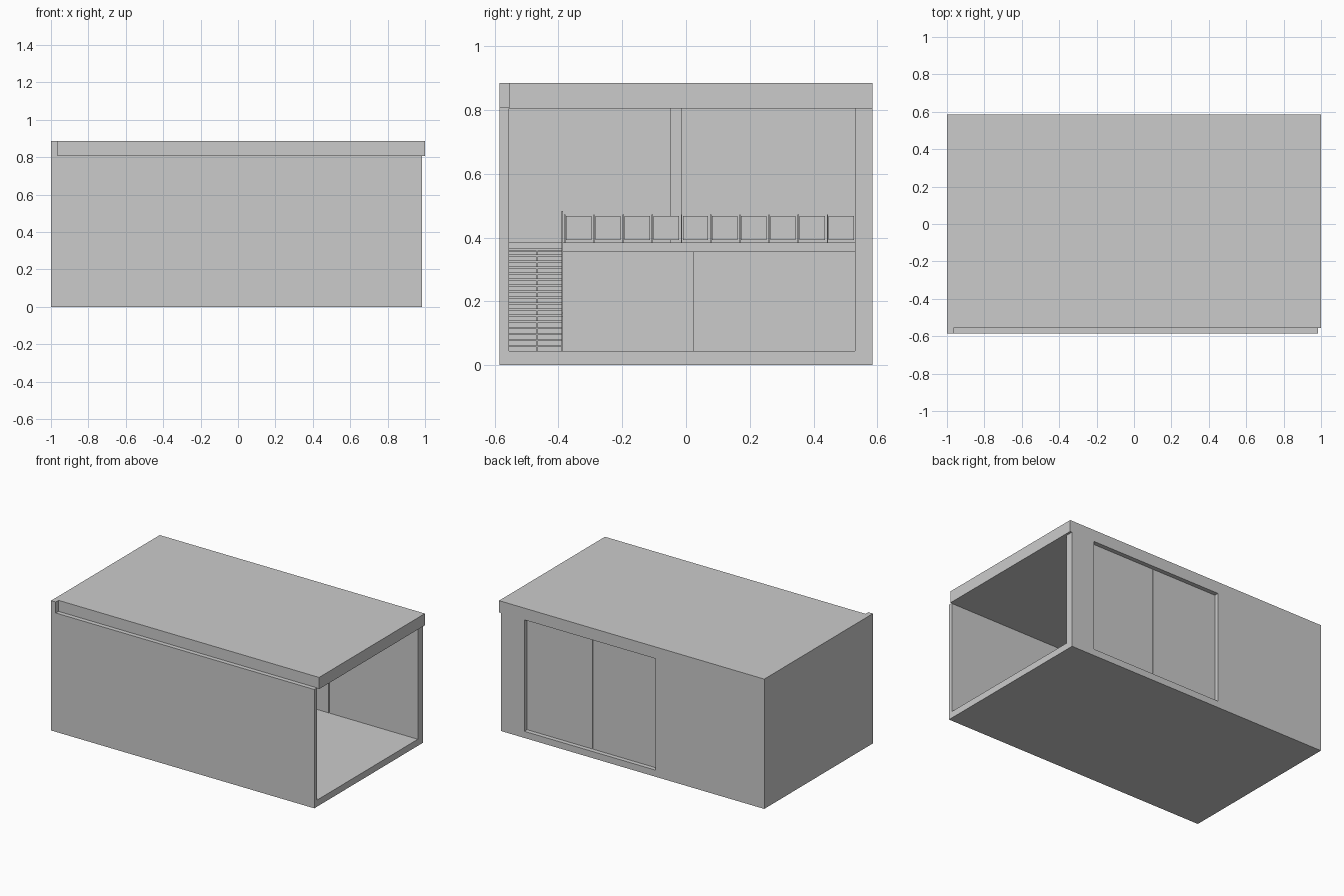
import bpy
import bmesh
import math
from mathutils import Vector

cube = bpy.data.objects.get("Cube")
if cube:
    bpy.data.objects.remove(cube, do_unlink=True)

grey = bpy.data.materials.new("plain grey")
grey.use_nodes = True
grey.diffuse_color = (0.6, 0.6, 0.6, 1)
grey.node_tree.nodes["Principled BSDF"].inputs["Base Color"].default_value = (0.6, 0.6, 0.6, 1)


def add_box(bm, xs, ys, zs):
    """Add a box spanning the given ranges."""
    verts = bmesh.ops.create_cube(bm, size=1)["verts"]
    for v in verts:
        v.co = Vector([(a + b) / 2 + c * (b - a) for c, (a, b) in zip(v.co, (xs, ys, zs))])
    return verts


def build(name, boxes):
    """Make one object out of a list of boxes."""
    bm = bmesh.new()
    for ranges in boxes:
        add_box(bm, *ranges)
    mesh = bpy.data.meshes.new(name)
    bm.to_mesh(mesh)
    bm.free()
    mesh.materials.append(grey)
    obj = bpy.data.objects.new(name, mesh)
    bpy.context.collection.objects.link(obj)
    return obj


# Main levels
LEFT, RIGHT = -0.965, 0.985
OUT, INN = 0.585, 0.555
FLOOR, CEIL = 0.045, 0.805
DECK, DECK_TOP, EDGE = 0.355, 0.385, -0.2
SIDE = -0.385

# Shell
build("floor_slab", [((LEFT, RIGHT), (-OUT, OUT), (0, FLOOR))])
build("end_wall", [((-1, LEFT), (-OUT, OUT), (0, 0.885))])
build("front_wall", [((LEFT, RIGHT), (-OUT, -INN), (FLOOR, 0.81))])
build("roof_slab", [((LEFT, 1), (-INN, OUT), (CEIL, 0.885))])

# Back wall either side of the wide doorway
build("back_wall", [
    ((LEFT, -0.18), (INN, OUT), (FLOOR, CEIL)),
    ((0.81, RIGHT), (INN, OUT), (FLOOR, CEIL)),
])

# Sliding doors behind the doorway, with a narrow gap between them
build("sliding_doors", [
    ((EDGE, 0.313), (0.53, INN), (FLOOR, CEIL)),
    ((0.318, RIGHT), (0.53, INN), (FLOOR, CEIL)),
])

# Upper deck, partition above it and room below it
build("upper_deck", [((LEFT, EDGE), (-INN, INN), (DECK, DECK_TOP))])
build("upper_partition", [((LEFT, EDGE - 0.1), (-0.05, -0.012), (DECK_TOP, CEIL))])
build("lower_room_walls", [
    ((EDGE - 0.08, EDGE - 0.05), (SIDE, 0.025), (FLOOR, DECK)),
    ((LEFT, EDGE - 0.08), (SIDE, SIDE + 0.025), (FLOOR, DECK)),
    ((LEFT, EDGE - 0.08), (0, 0.025), (FLOOR, DECK)),
])

# Railing along the deck edge
count = 10
pitch = (0.53 - SIDE) / count
rails = []
for i in range(count):
    y = SIDE + pitch * i
    rails.append(((EDGE - 0.012, EDGE - 0.006), (y + 0.009, y + pitch - 0.003), (0.392, 0.468)))
    rails.append(((EDGE - 0.013, EDGE - 0.005), (y + 0.003, y + 0.007), (DECK_TOP, 0.472)))
build("deck_railing", rails)

# Staircase climbing to the deck along the front wall
steps = 17
rise = (0.365 - FLOOR) / steps
run = 0.03
foot = EDGE + run * steps
treads = []
for i in range(steps):
    x = foot - run * (i + 1)
    z = FLOOR + rise * (i + 1)
    treads.append(((x, x + run + 0.004), (-INN, SIDE - 0.006), (z - 0.006, z)))
    treads.append(((x, x + run), (-0.47, -0.464), (z - rise, z - 0.006)))
build("stair_treads", treads)

# Sloping handrail and its posts
slope = rise / run
handrail = build("stair_handrail", [((EDGE, foot), (SIDE - 0.005, SIDE), (0, 0.012))])
for v in handrail.data.vertices:
    v.co.z += 0.152 + (foot - v.co.x) * slope
posts = []
for i in range(0, steps, 4):
    x = foot - run * (i + 0.5)
    z = FLOOR + rise * i
    posts.append(((x - 0.003, x + 0.003), (SIDE - 0.005, SIDE), (z, z + 0.11)))
build("stair_posts", posts)
